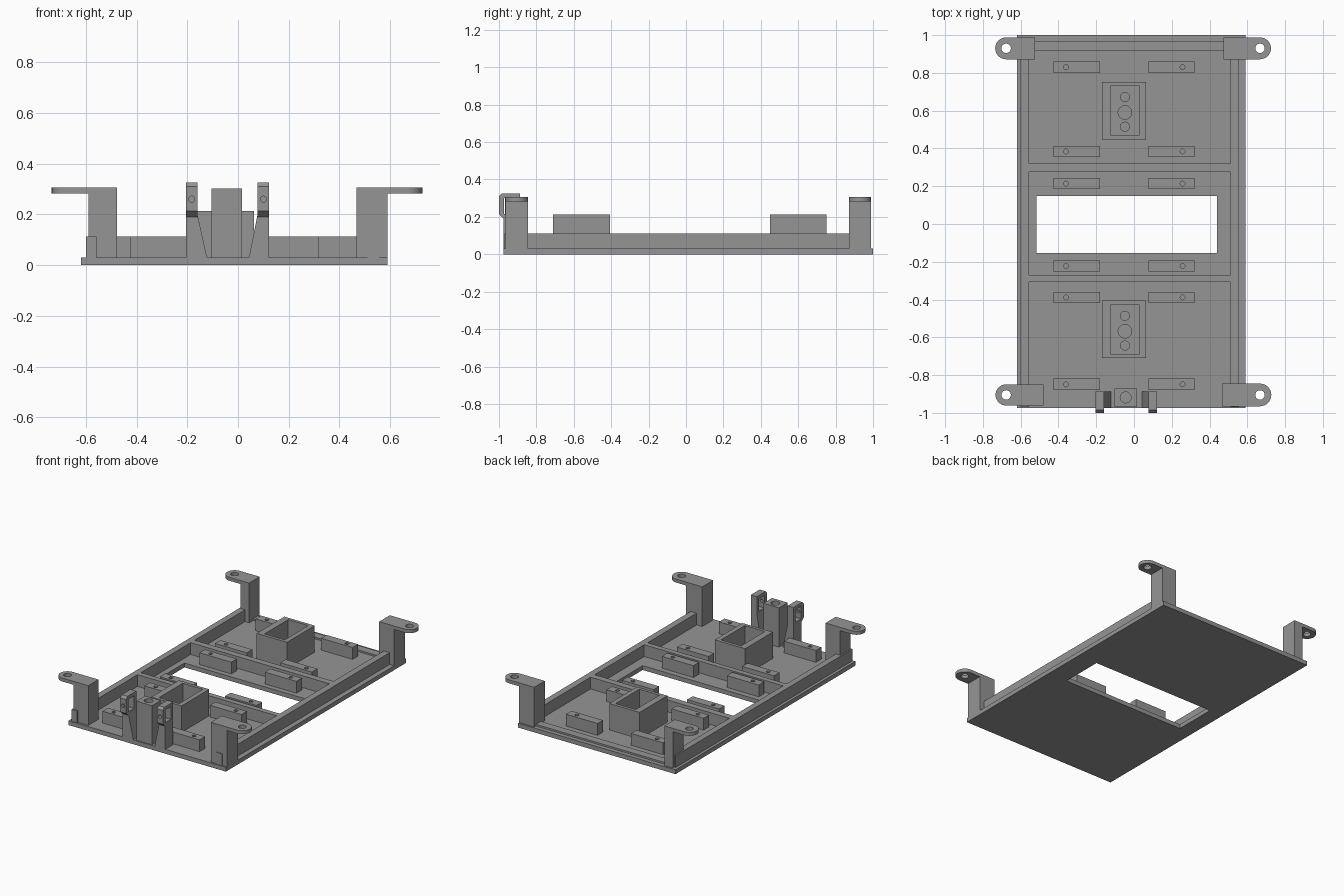
import bpy, bmesh, math
from mathutils import Vector

if "Cube" in bpy.data.objects:
    bpy.data.objects.remove(bpy.data.objects["Cube"])

grey = bpy.data.materials.new("mid grey")
grey.diffuse_color = (0.30, 0.30, 0.30, 1)
grey.use_nodes = True
grey.node_tree.nodes["Principled BSDF"].inputs["Base Color"].default_value = grey.diffuse_color


def finish(name, bm):
    bmesh.ops.recalc_face_normals(bm, faces=bm.faces)
    me = bpy.data.meshes.new(name)
    bm.to_mesh(me)
    bm.free()
    me.materials.append(grey)
    ob = bpy.data.objects.new(name, me)
    bpy.context.collection.objects.link(ob)
    return ob


def add_box(bm, x0, x1, y0, y1, z0, z1):
    vs = bmesh.ops.create_cube(bm, size=1)["verts"]
    for v in vs:
        v.co = Vector((x0 + (v.co.x + .5) * (x1 - x0),
                       y0 + (v.co.y + .5) * (y1 - y0),
                       z0 + (v.co.z + .5) * (z1 - z0)))


def boxes(name, *dims):
    bm = bmesh.new()
    for d in dims:
        add_box(bm, *d)
    return finish(name, bm)


def prism(bm, pts, offset):
    """Extrude a closed outline along an offset vector."""
    f = bm.faces.new([bm.verts.new(p) for p in pts])
    r = bmesh.ops.extrude_face_region(bm, geom=[f], use_keep_orig=True)
    new = [g for g in r["geom"] if isinstance(g, bmesh.types.BMVert)]
    bmesh.ops.translate(bm, verts=new, vec=offset)


def ring(x, y, z, r, n=24):
    return [(x + r * math.cos(2 * math.pi * i / n),
             y + r * math.sin(2 * math.pi * i / n), z) for i in range(n)]


def cut(ob, fill):
    """Subtract the solids that fill(bm) creates."""
    bm = bmesh.new()
    fill(bm)
    cutter = finish("cutter", bm)
    cutter.hide_render = True
    m = ob.modifiers.new("cut", 'BOOLEAN')
    m.object, m.operation, m.solver = cutter, 'DIFFERENCE', 'EXACT'
    bpy.context.view_layer.update()
    dg = bpy.context.evaluated_depsgraph_get()
    me = bpy.data.meshes.new_from_object(ob.evaluated_get(dg))
    ob.modifiers.clear()
    ob.data = me
    bpy.data.objects.remove(cutter)


# base plate with the window
base = boxes("base_plate", (-.62, .59, -.975, 1.0, 0, .03))
cut(base, lambda bm: add_box(bm, -.515, .44, -.153, .148, -.1, .1))

# walls and dividers, low lip at the back
Z = .112
boxes("side_walls", (-.60, -.557, -.97, .97, .03, Z), (.51, .555, -.97, .97, .03, Z))
boxes("dividers", (-.557, .51, .275, .32, .03, Z), (-.557, .51, -.307, -.27, .03, Z))
boxes("back_lip", (-.557, .51, .915, .97, .03, .042))

# small mounting blocks with screw holes
rows = [.83, .384, .214, -.222, -.389, -.849]
cols = [(-.425, -.18, -.36), (.077, .32, .257)]
blocks = boxes("mounting_blocks", *[(a, b, y - .03, y + .03, .03, Z)
                                    for y in rows for a, b, _ in cols])


def screw_holes(bm):
    for y in rows:
        for _, _, hx in cols:
            prism(bm, ring(hx, y, .06, .013, 12), (0, 0, .1))


cut(blocks, screw_holes)

# hollow boxes with three holes in the floor
for name, y in (("rear_socket", .60), ("front_socket", -.558)):
    sock = boxes(name, (-.17, .063, y - .152, y + .152, .03, .214))
    cut(sock, lambda bm: add_box(bm, -.125, .03, y - .13, y + .13, .06, .4))

    def floor_holes(bm):
        for dy, r in ((.072, .024), (-.01, .036), (-.085, .024)):
            prism(bm, ring(-.048, y + dy, .04, r), (0, 0, .1))
    cut(sock, floor_holes)

# corner posts with round-ended tabs
posts = [("front_left", -1, -.59, -.478, -.905, .056),
         ("front_right", 1, .467, .59, -.905, .06),
         ("back_left", -1, -.59, -.525, .93, .058),
         ("back_right", 1, .475, .59, .93, .058)]
for name, s, x0, x1, y, r in posts:
    boxes(name + "_post", (x0, x1, y - r, y + r, .03, .282))
    cx = s * .672 - .005
    inner = x1 if s < 0 else x0
    pts = [(inner, y - r, .282)]
    for i in range(17):
        a = -math.pi / 2 + math.pi * i / 16
        pts.append((cx + s * r * math.cos(a), y + r * math.sin(a), .282))
    pts.append((inner, y + r, .282))
    bm = bmesh.new()
    prism(bm, pts, (0, 0, .024))
    tab = finish(name + "_tab", bm)
    cut(tab, lambda b: prism(b, ring(cx, y, .2, .025), (0, 0, .2)))

# centre pillar with a bore
pillar = boxes("centre_pillar", (-.104, .016, -.968, -.872, .03, .302))
cut(pillar, lambda bm: prism(bm, ring(-.044, -.918, .2, .029), (0, 0, .2)))

# tapered supports and hooked clips on both sides of the pillar
for name, xo, xi, foot in (("left", -.205, -.16, -.122), ("right", .123, .077, .043)):
    bm = bmesh.new()
    prism(bm, [(xo, -.975, .03), (foot, -.975, .03), (xi, -.975, .20),
               (xo, -.975, .20)], (0, .088, 0))
    finish(name + "_clip_support", bm)
    bm = bmesh.new()
    outline = [(-.975, .19), (-1, .213), (-1, .31), (-.985, .326),
               (-.887, .326), (-.887, .19)]
    prism(bm, [(xo, a, b) for a, b in outline], (xi - xo, 0, 0))
    clip = finish(name + "_clip", bm)

    def openings(b):
        add_box(b, min(xo, xi) - .1, max(xo, xi) + .1, -.972, -.912, .215, .302)
    cut(clip, openings)
    cx = (xo + xi) / 2
    cut(clip, lambda b: prism(b, [(p[0], -1.1, p[1]) for p in ring(cx, .26, 0, .012, 12)],
                              (0, .16, 0)))

# smooth round walls, keep edges sharp
for ob in bpy.context.collection.objects:
    ob.select_set(True)
    bpy.context.view_layer.objects.active = ob
bpy.ops.object.shade_smooth_by_angle(angle=math.radians(30))
